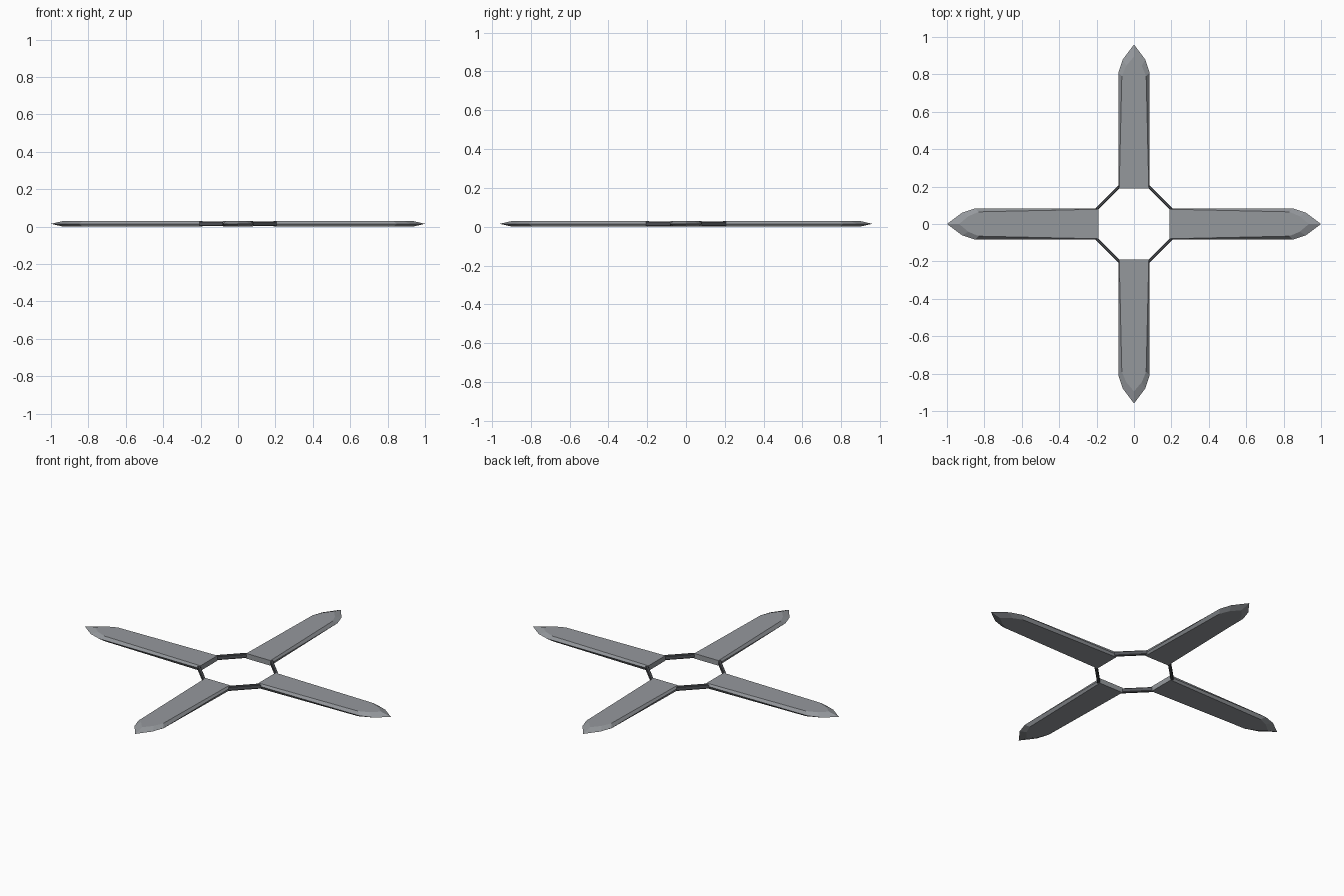
import bpy, bmesh, math
from mathutils import Matrix

if "Cube" in bpy.data.objects:
    bpy.data.objects.remove(bpy.data.objects["Cube"])

TOP, MID = 0.03, 0.015
ROOT, HALF = 0.19, 0.083


def material(name, rgb):
    m = bpy.data.materials.new(name)
    m.diffuse_color = (*rgb, 1)
    m.use_nodes = True
    m.node_tree.nodes["Principled BSDF"].inputs["Base Color"].default_value = m.diffuse_color
    return m


steel = material("grey steel", (0.30, 0.315, 0.335))
dark = material("dark steel", (0.085, 0.09, 0.10))


def loft(name, rings, mat, angle):
    """Stack closed rings of equal length, cap both ends, turn about z."""
    bm = bmesh.new()
    loops = [[bm.verts.new(p) for p in ring] for ring in rings]
    n = len(loops[0])
    for a, b in zip(loops, loops[1:]):
        for i in range(n):
            j = (i + 1) % n
            bm.faces.new((a[i], a[j], b[j], b[i]))
    bm.faces.new(loops[0][::-1])
    bm.faces.new(loops[-1])
    bmesh.ops.recalc_face_normals(bm, faces=bm.faces)
    bm.transform(Matrix.Rotation(angle, 4, 'Z'))
    me = bpy.data.meshes.new(name)
    bm.to_mesh(me)
    bm.free()
    me.materials.append(mat)
    ob = bpy.data.objects.new(name, me)
    bpy.context.collection.objects.link(ob)


def outline(half, z):
    """Mirror one side of a blade outline, given from root to tip."""
    pts = [(x, -y, z) for x, y in half]
    return pts + [(x, y, z) for x, y in reversed(half) if y > 0]


def blade(name, tip, angle):
    # widest sharp edge at mid height, smaller flat face above and below
    edge = [(ROOT, HALF), (tip - 0.15, HALF), (tip - 0.08, 0.06), (tip, 0)]
    flat = [(ROOT, HALF - 0.004), (tip - 0.17, HALF - 0.018),
            (tip - 0.115, 0.042), (tip - 0.065, 0)]
    loft(name, [outline(flat, 0), outline(edge, MID), outline(flat, TOP)], steel, angle)


def strut(name, angle):
    # thin diagonal bar joining two neighbouring blade roots
    ring = [(0.078, ROOT), (ROOT, 0.078), (0.207, HALF), (HALF, 0.207)]
    cap = [(0.080, ROOT + 0.003), (ROOT + 0.003, 0.080), (0.203, HALF), (HALF, 0.203)]
    loft(name, [[(x, y, z) for x, y in r] for r, z in
                ((cap, 0.002), (ring, 0.006), (ring, 0.024), (cap, 0.028))], dark, angle)


for i, side in enumerate(("right", "back", "left", "front")):
    blade(side + "_blade", 1.0 if i % 2 == 0 else 0.96, i * math.pi / 2)

for i, side in enumerate(("back_right", "back_left", "front_left", "front_right")):
    strut(side + "_strut", i * math.pi / 2)
